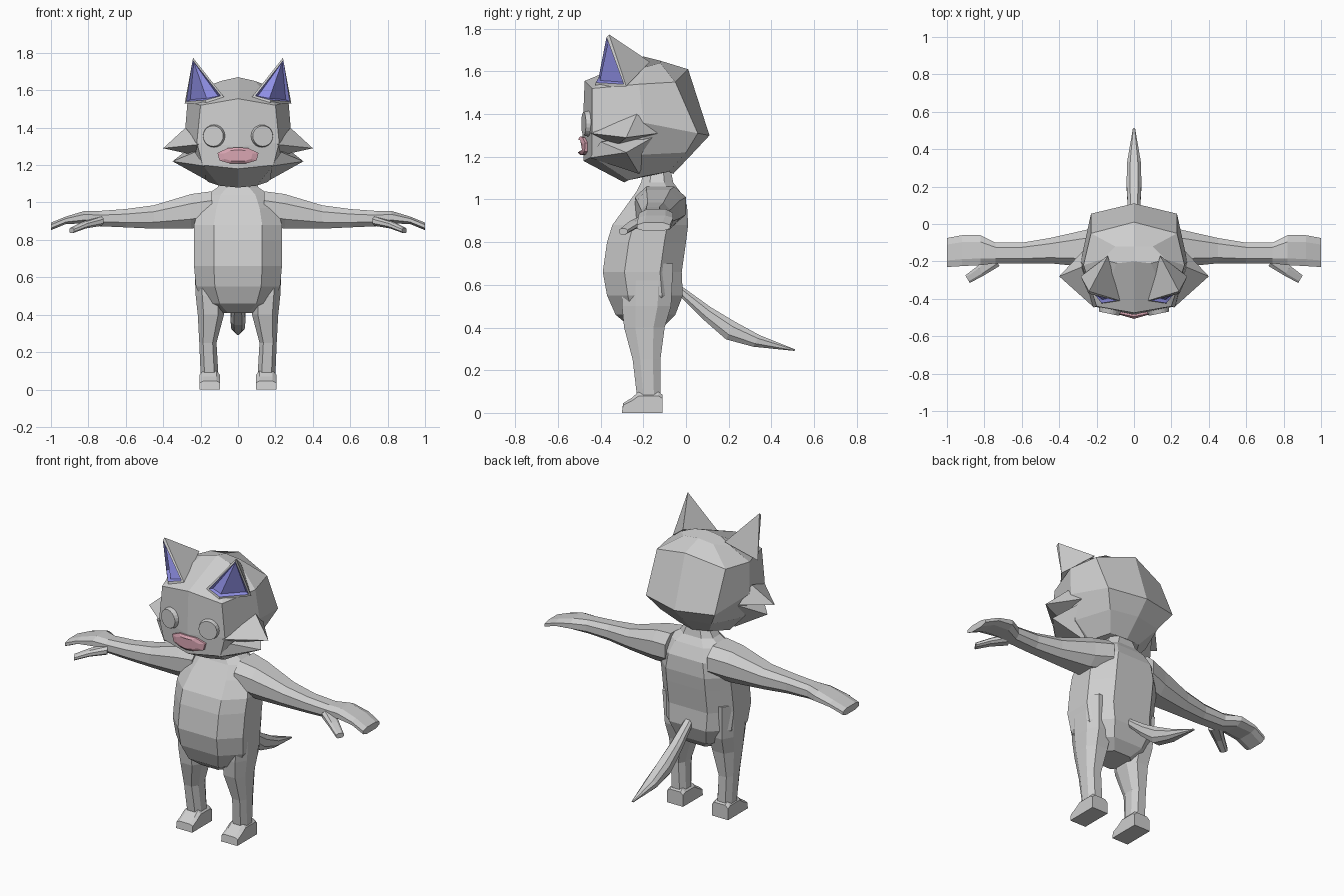
import bpy, bmesh, math
from mathutils import Vector as V

if "Cube" in bpy.data.objects:
    bpy.data.objects.remove(bpy.data.objects["Cube"])


def material(name, rgb):
    m = bpy.data.materials.new(name)
    m.diffuse_color = (*rgb, 1)
    m.use_nodes = True
    m.node_tree.nodes["Principled BSDF"].inputs["Base Color"].default_value = m.diffuse_color
    return m


FUR = material("grey_fur", (0.62, 0.62, 0.62))
BLUE = material("inner_ear_blue", (0.30, 0.30, 0.85))
PINK = material("muzzle_pink", (0.70, 0.38, 0.45))


def finish(name, bm, mats, paired=False):
    """Turn a bmesh into a flat-shaded object, mirrored across x if paired."""
    me = bpy.data.meshes.new(name)
    bm.to_mesh(me)
    bm.free()
    for m in mats:
        me.materials.append(m)
    ob = bpy.data.objects.new(name, me)
    bpy.context.collection.objects.link(ob)
    if paired:
        mod = ob.modifiers.new("mirror", 'MIRROR')
        mod.use_mirror_merge = False
    return ob


def loft(name, rings, mat=FUR, paired=False):
    """Skin a list of equal-length point rings and cap both ends."""
    bm = bmesh.new()
    rows = [[bm.verts.new(p) for p in r] for r in rings]
    n = len(rows[0])
    for a, b in zip(rows, rows[1:]):
        for i in range(n):
            j = (i + 1) % n
            bm.faces.new((a[i], a[j], b[j], b[i]))
    bm.faces.new(rows[0])
    bm.faces.new(rows[-1])
    bmesh.ops.recalc_face_normals(bm, faces=bm.faces)
    return finish(name, bm, [mat], paired)


def hull(name, points, paired=True):
    bm = bmesh.new()
    for p in points:
        bm.verts.new(p)
    bmesh.ops.convex_hull(bm, input=bm.verts)
    bmesh.ops.recalc_face_normals(bm, faces=bm.faces)
    return finish(name, bm, [FUR], paired)


def octagon(c, u, v, k=0.55, h=0.45):
    """Eight-sided section around c with half-axes u and v."""
    c, u, v = V(c), V(u), V(v)
    signs = [(-k, -1), (k, -1), (1, -h), (1, h), (k, 1), (-k, 1), (-1, h), (-1, -h)]
    return [c + u * a + v * b for a, b in signs]


def level(z, x0, x1, yf, yb):
    """Horizontal section from its bounds."""
    return octagon(((x0 + x1) / 2, (yf + yb) / 2, z), ((x1 - x0) / 2, 0, 0), (0, (yb - yf) / 2, 0))


def symmetric(half):
    """Complete a half ring whose first and last points lie on x = 0."""
    return half + [(-x, y, z) for x, y, z in half[-2:0:-1]]


# Head: rings from the underside to the crown, front centre round to back centre
loft("head", [symmetric(h) for h in (
    [(0, -.29, 1.08), (.10, -.27, 1.09), (.16, -.19, 1.11), (.10, -.08, 1.13), (0, -.06, 1.12)],
    [(0, -.48, 1.18), (.19, -.44, 1.20), (.25, -.20, 1.21), (.17, 0, 1.22), (0, .035, 1.22)],
    [(0, -.485, 1.30), (.22, -.44, 1.32), (.285, -.20, 1.36), (.23, .055, 1.31), (0, .11, 1.30)],
    [(0, -.475, 1.555), (.20, -.44, 1.52), (.27, -.22, 1.54), (.23, -.05, 1.55), (0, .01, 1.61)],
    [(0, -.20, 1.67), (.09, -.21, 1.65), (.17, -.19, 1.62), (.10, -.12, 1.64), (0, -.12, 1.65)],
)])

# Cheek tufts, upper and lower
hull("upper_cheek_tuft", [(.40, -.28, 1.29), (.21, -.45, 1.31), (.28, -.23, 1.40),
                          (.26, -.13, 1.31), (.22, -.33, 1.25)])
hull("lower_cheek_tuft", [(.35, -.28, 1.22), (.18, -.45, 1.195), (.23, -.40, 1.27),
                          (.25, -.14, 1.30), (.17, -.22, 1.12)])

# Ears: a hollow front opening with a rim
bm = bmesh.new()
tip, inner, mid, outer, back = [bm.verts.new(p) for p in (
    (.24, -.36, 1.773), (.075, -.41, 1.565), (.17, -.425, 1.53), (.285, -.28, 1.53), (.14, -.17, 1.645))]
opening = [bm.faces.new(f) for f in ((tip, inner, mid), (tip, mid, outer))]
for f in ((tip, back, inner), (tip, outer, back), (inner, back, mid), (mid, back, outer)):
    bm.faces.new(f)
bmesh.ops.recalc_face_normals(bm, faces=bm.faces)
bmesh.ops.inset_region(bm, faces=opening, thickness=.018)
wall = bmesh.ops.inset_region(bm, faces=opening, thickness=.012, depth=-.02)["faces"]
for f in opening + wall:
    f.material_index = 1
finish("ear", bm, [FUR, BLUE], True)

# Eyes: shallow discs following the slope of the face
bm = bmesh.new()
bmesh.ops.create_cone(bm, cap_ends=True, segments=20, radius1=.062, radius2=.055, depth=.03)
turn = math.atan2(.045, .22)
for v in bm.verts:
    x, y, z = v.co
    y, z = -z, y
    v.co = (.13 + x * math.cos(turn) - y * math.sin(turn),
            -.465 + x * math.sin(turn) + y * math.cos(turn), 1.355 + z)
bmesh.ops.recalc_face_normals(bm, faces=bm.faces)
finish("eye", bm, [FUR], True)

# Muzzle: lobed outline that tapers to the front
outline = [(0, 1.295), (.055, 1.29), (.11, 1.265), (.10, 1.225), (.05, 1.21), (0, 1.208)]
loft("muzzle", [symmetric([(x * s, y + abs(x) * .2, 1.25 + (z - 1.25) * s) for x, z in outline])
                for y, s in ((-.465, 1), (-.495, 1), (-.507, .7))], PINK)

# Torso with neck: z, half width, front, back
loft("torso", [level(z, -w, w, f, b) for z, w, f, b in (
    (1.13, .08, -.20, -.07), (1.08, .11, -.21, -.06), (1.04, .17, -.23, -.03), (.97, .21, -.28, .005),
    (.88, .235, -.345, .01), (.80, .235, -.37, 0), (.66, .235, -.39, -.02),
    (.55, .225, -.37, -.015), (.46, .18, -.33, -.05), (.41, .10, -.27, -.10))])

# Legs: z, inner, outer, front, back
loft("leg", [level(*r) for r in (
    (.70, .08, .235, -.30, -.06), (.50, .07, .226, -.30, -.07), (.40, .075, .215, -.29, -.10),
    (.25, .115, .207, -.25, -.12), (.08, .105, .20, -.23, -.12))], paired=True)

# Feet: side profile swept across the width
foot = [(-.11, 0), (-.11, .085), (-.13, .10), (-.22, .10), (-.255, .07), (-.295, .045), (-.30, 0)]
loft("foot", [[(x, y, z * s) for y, z in foot]
              for x, s in ((.097, .8), (.115, 1), (.185, 1), (.205, .8))], paired=True)

# Arms with hands: x, front, back, bottom, top
loft("arm", [octagon((x, (f + b) / 2, (lo + hi) / 2), (0, (b - f) / 2, 0), (0, 0, (hi - lo) / 2))
             for x, f, b, lo, hi in (
    (.14, -.24, 0, .88, 1.06), (.25, -.23, -.03, .86, 1.045), (.45, -.21, -.075, .86, .985),
    (.60, -.21, -.10, .867, .965), (.74, -.21, -.10, .873, .955), (.82, -.22, -.06, .888, .955),
    (.92, -.225, -.06, .885, .925), (1.0, -.23, -.075, .852, .892))], paired=True)

# Thumbs
loft("thumb", [octagon(c, (.6 * r, r, 0), (0, 0, .7 * r)) for c, r in (
    ((.74, -.19, .90), .035), ((.82, -.25, .88), .026), ((.89, -.295, .85), .02))], paired=True)

# Tail: y, z, half width, half thickness
loft("tail", [octagon((0, y, z), (w, 0, 0), (0, .5 * t, .9 * t)) for y, z, w, t in (
    (-.03, .575, .025, .02), (.10, .465, .034, .033), (.21, .385, .04, .045),
    (.33, .337, .036, .03), (.51, .294, .006, .004))])
